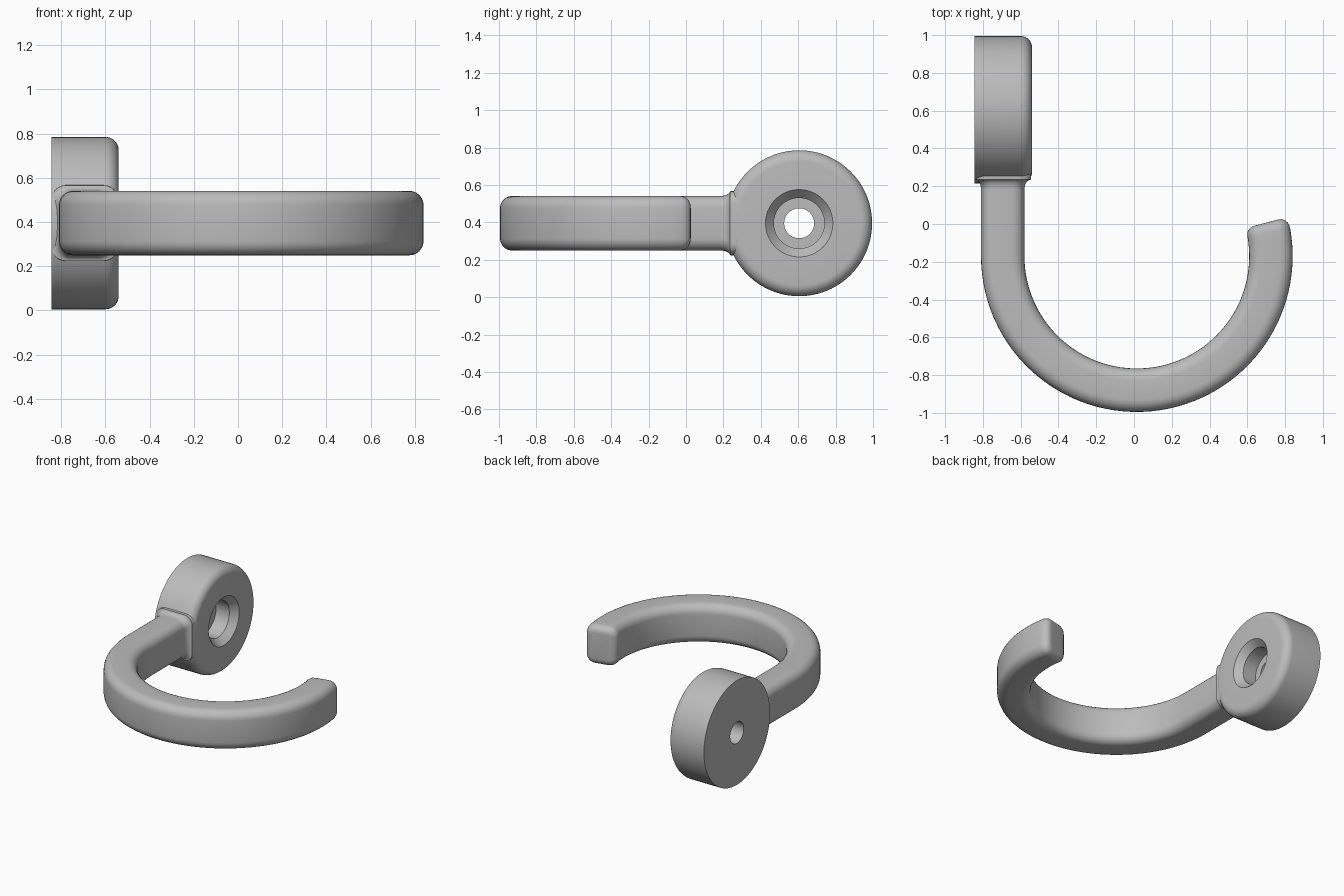
import bpy
from math import sin, cos, pi, radians
from mathutils import Vector

cube = bpy.data.objects.get("Cube")
if cube:
    bpy.data.objects.remove(cube)

metal = bpy.data.materials.new("grey metal")
metal.use_nodes = True
GREY = (0.5, 0.5, 0.5, 1)
metal.diffuse_color = GREY
metal.node_tree.nodes["Principled BSDF"].inputs["Base Color"].default_value = GREY

MID_Z = 0.395


def loft(name, rings, closed=False):
    """Skin equal-length rings; cap both ends unless the loft is closed."""
    n, m = len(rings[0]), len(rings)
    verts = [p for ring in rings for p in ring]
    faces = []
    for i in range(m if closed else m - 1):
        a, b = i * n, (i + 1) % m * n
        for j in range(n):
            k = (j + 1) % n
            faces.append((a + j, a + k, b + k, b + j))
    if not closed:
        faces += [tuple(reversed(range(n))), tuple(range((m - 1) * n, m * n))]
    mesh = bpy.data.meshes.new(name)
    mesh.from_pydata(verts, [], faces)
    mesh.materials.append(metal)
    obj = bpy.data.objects.new(name, mesh)
    bpy.context.collection.objects.link(obj)
    bpy.ops.object.select_all(action="DESELECT")
    obj.select_set(True)
    bpy.context.view_layer.objects.active = obj
    bpy.ops.object.mode_set(mode="EDIT")
    bpy.ops.mesh.select_all(action="SELECT")
    bpy.ops.mesh.normals_make_consistent(inside=False)
    bpy.ops.object.mode_set(mode="OBJECT")
    bpy.ops.object.shade_smooth_by_angle(angle=radians(35))
    return obj


def section(x, y, side, width, height, radius, steps=6):
    """Rounded rectangle spanned by the horizontal vector side and z."""
    ring = []
    for corner, (sx, sz) in enumerate([(1, 1), (-1, 1), (-1, -1), (1, -1)]):
        for s in range(steps + 1):
            t = (corner + s / steps) * pi / 2
            u = sx * (width / 2 - radius) + radius * cos(t)
            v = sz * (height / 2 - radius) + radius * sin(t)
            ring.append(Vector((x + side.x * u, y + side.y * u, MID_Z + v)))
    return ring


# Round mounting base: a turned profile of (x, radius) with a stepped screw hole
BACK, FACE, RIM, FILLET = -0.845, -0.54, 0.39, 0.06
profile = [(BACK, 0.08), (BACK, RIM)]
for i in range(9):
    t = i / 8 * pi / 2
    profile.append((FACE - FILLET + FILLET * sin(t), RIM - FILLET + FILLET * cos(t)))
profile += [(FACE, 0.18), (FACE - 0.05, 0.135), (FACE - 0.16, 0.135), (FACE - 0.16, 0.08)]
SEG = 96
loft("mounting_base", [
    [Vector((x, 0.605 + r * cos(2 * pi * j / SEG), MID_Z + r * sin(2 * pi * j / SEG)))
     for j in range(SEG)] for x, r in profile], closed=True)

# Hook arm: straight shank, then a bend that ends in a rounded tip
CX, CY, R = 0.015, -0.17, 0.71
WIDTH, HEIGHT, EDGE = 0.23, 0.292, 0.065
rings = [section(CX - R, 0.32, Vector((-1, 0, 0)), WIDTH, HEIGHT, EDGE)]
TIP = 0.05
END = radians(194.5)
BEND = END - TIP / R
STEPS = 56
path = [(BEND * i / STEPS, 0) for i in range(STEPS + 1)]
for i in range(1, 7):
    t = i / 6 * pi / 2
    path.append((BEND + TIP * sin(t) / R, TIP * (1 - cos(t))))
for turn, inset in path:
    side = Vector((cos(pi + turn), sin(pi + turn), 0))
    rings.append(section(CX + R * side.x, CY + R * side.y, side,
                         WIDTH - 2 * inset, HEIGHT - 2 * inset, EDGE - inset))
loft("hook_arm", rings)

# Flared collar blending the shank into the base
collar = []
for i in range(7):
    t = i / 6 * pi / 2
    flare = 1 - cos(t)
    collar.append(section(CX - R + 0.001 * flare, 0.185 + 0.05 * sin(t), Vector((-1, 0, 0)),
                          WIDTH + 0.07 * flare, HEIGHT + 0.05 * flare, EDGE))
collar.append(section(CX - R + 0.001, 0.36, Vector((-1, 0, 0)),
                      WIDTH + 0.07, HEIGHT + 0.06, EDGE))
loft("collar", collar)
